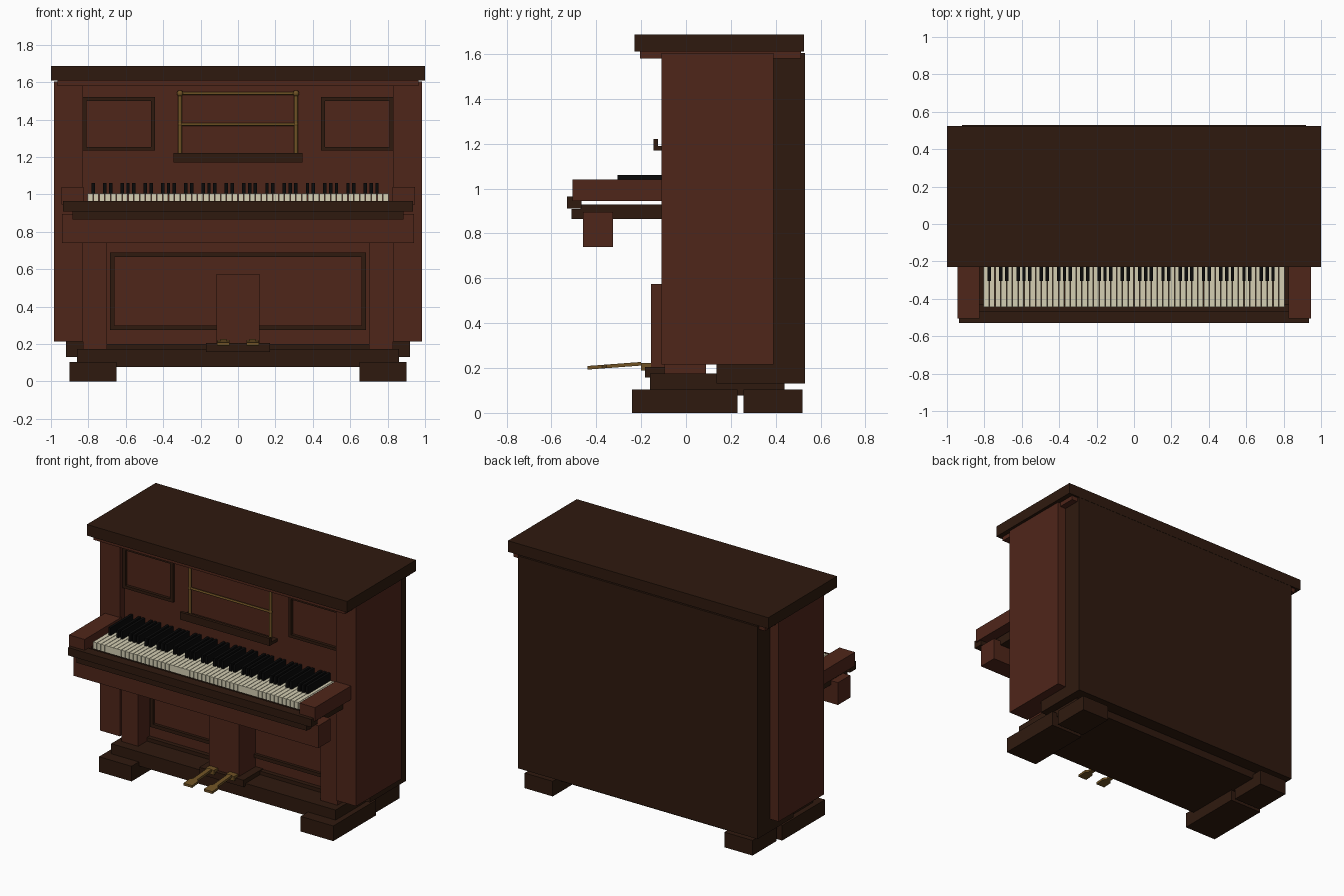
import bpy, math

if "Cube" in bpy.data.objects:
    bpy.data.objects.remove(bpy.data.objects["Cube"])


def material(name, rgb):
    m = bpy.data.materials.new(name)
    m.diffuse_color = (*rgb, 1)
    m.use_nodes = True
    m.node_tree.nodes["Principled BSDF"].inputs["Base Color"].default_value = m.diffuse_color
    return m


RED = material("mahogany", (0.078, 0.019, 0.010))
DARK = material("dark_wood", (0.028, 0.010, 0.0045))
IVORY = material("ivory", (0.66, 0.62, 0.45))
BLACK = material("ebony", (0.003, 0.003, 0.003))
BRASS = material("brass", (0.16, 0.085, 0.018))


def add_mesh(name, verts, faces, mat):
    me = bpy.data.meshes.new(name)
    me.from_pydata(verts, [], faces)
    me.materials.append(mat)
    ob = bpy.data.objects.new(name, me)
    bpy.context.collection.objects.link(ob)
    return ob


def boxes(name, ranges, mat):
    """One object from boxes given as (x0, x1, y0, y1, z0, z1)."""
    verts, faces = [], []
    for x0, x1, y0, y1, z0, z1 in ranges:
        n = len(verts)
        verts += [(x, y, z) for z in (z0, z1)
                  for x, y in ((x0, y0), (x1, y0), (x1, y1), (x0, y1))]
        faces += [[n + i for i in f] for f in (
            (3, 2, 1, 0), (4, 5, 6, 7), (0, 1, 5, 4),
            (1, 2, 6, 5), (2, 3, 7, 6), (3, 0, 4, 7))]
    return add_mesh(name, verts, faces, mat)


def slab(name, half, y0, y1, z0, z1, mat):
    return boxes(name, [(-half, half, y0, y1, z0, z1)], mat)


def pair(name, x0, x1, y0, y1, z0, z1, mat):
    for side, (a, b) in (("right", (x0, x1)), ("left", (-x1, -x0))):
        boxes(f"{name}_{side}", [(a, b, y0, y1, z0, z1)], mat)


def frame(name, x0, x1, z0, z1, w, y0, y1, mat):
    boxes(name, [(x0, x1, y0, y1, z0, z0 + w), (x0, x1, y0, y1, z1 - w, z1),
                 (x0, x0 + w, y0, y1, z0 + w, z1 - w),
                 (x1 - w, x1, y0, y1, z0 + w, z1 - w)], mat)


def rod(name, p, length, r, rot):
    bpy.ops.mesh.primitive_cylinder_add(vertices=12, radius=r, depth=length,
                                        location=p, rotation=rot)
    ob = bpy.context.object
    ob.name = name
    ob.data.materials.append(BRASS)
    bpy.ops.object.shade_smooth_by_angle()


# Case: lid, moulding, sides and back
slab("lid", 1.0, -0.23, 0.525, 1.61, 1.687, DARK)
slab("lid_moulding", 0.965, -0.205, 0.512, 1.58, 1.61, RED)
pair("side", 0.83, 0.985, -0.11, 0.39, 0.215, 1.605, RED)
slab("back_panel", 0.92, 0.39, 0.53, 0.13, 1.605, DARK)
slab("upper_panel", 0.83, -0.06, 0.0, 0.93, 1.58, RED)
slab("lower_panel", 0.83, 0.03, 0.09, 0.175, 0.93, RED)
pair("pilaster", 0.70, 0.83, -0.095, 0.04, 0.175, 0.90, RED)

# Panel trim
frame("upper_frame_right", 0.445, 0.83, 1.235, 1.52, 0.02, -0.08, -0.055, DARK)
frame("upper_frame_left", -0.83, -0.445, 1.235, 1.52, 0.02, -0.08, -0.055, DARK)
frame("lower_frame", -0.685, 0.685, 0.275, 0.69, 0.024, 0.01, 0.035, DARK)
slab("bottom_strip", 0.70, 0.0, 0.035, 0.17, 0.20, DARK)

# Base and feet
slab("base", 0.862, -0.16, 0.44, 0.077, 0.175, DARK)
slab("base_block", 0.92, 0.135, 0.40, 0.13, 0.215, DARK)
pair("front_foot", 0.65, 0.90, -0.24, 0.23, 0, 0.105, DARK)
pair("back_foot", 0.66, 0.875, 0.257, 0.52, 0, 0.105, DARK)

# Keyboard shelf
slab("apron", 0.94, -0.46, -0.325, 0.74, 0.895, RED)
slab("key_bed_lower", 0.885, -0.51, 0.03, 0.865, 0.908, DARK)
slab("key_bed_upper", 0.885, -0.47, 0.03, 0.905, 0.929, DARK)
slab("key_slip", 0.935, -0.53, -0.465, 0.91, 0.965, DARK)
pair("arm", 0.825, 0.945, -0.505, -0.10, 0.945, 1.04, RED)
slab("key_frame", 0.825, -0.43, -0.055, 0.947, 0.962, DARK)

# Keys: 52 white starting on A, 36 black
KEYS, STEP = 52, 1.61 / 52
white, black = [], []
for i in range(KEYS):
    x = -0.805 + i * STEP
    white.append((x + 0.0015, x + STEP - 0.0015, -0.443, -0.055, 0.958, 1.006))
    if i % 7 in (0, 2, 3, 5, 6) and i < KEYS - 1:
        # note order A B C D E F G: sharps follow A, C, D, F, G
        black.append((x + STEP - 0.009, x + STEP + 0.009,
                      -0.305, -0.055, 1.0, 1.06))
boxes("white_keys", white, IVORY)
boxes("black_keys", black, BLACK)

# Music stand
boxes("music_ledge", [(-0.345, 0.345, -0.145, -0.125, 1.17, 1.222),
                      (-0.345, 0.345, -0.127, -0.055, 1.17, 1.19)], DARK)
for s in (-1, 1):
    rod("stand_post", (s * 0.31, -0.085, 1.365), 0.35, 0.01, (0, 0, 0))
    for z in (1.375, 1.54):
        bpy.ops.mesh.primitive_uv_sphere_add(
            segments=12, ring_count=8, radius=0.017 if z > 1.5 else 0.012,
            location=(s * 0.31, -0.085, z))
        knob = bpy.context.object
        knob.name = "stand_knob"
        knob.data.materials.append(BRASS)
        bpy.ops.object.shade_smooth_by_angle()
for z in (1.375, 1.54):
    rod("stand_bar", (0, -0.085, z), 0.62, 0.008, (0, math.pi / 2, 0))

# Pedal box and pedals
slab("pedal_box", 0.115, -0.155, 0.04, 0.20, 0.575, RED)
slab("pedal_plate", 0.17, -0.182, 0.03, 0.157, 0.205, DARK)
for s in (-1, 1):
    # outline in plan: wide toe, narrow neck; height rises toward the case
    plan = [(0.033, -0.44), (0.033, -0.375), (0.016, -0.355), (0.016, -0.20)]
    ring = plan + [(-x, y) for x, y in reversed(plan)]
    top = [(s * 0.078 + x, y, 0.209 + (y + 0.44) * 0.075) for x, y in ring]
    low = [(x, y, z - 0.016) for x, y, z in top]
    n = len(ring)
    sides = [(i, (i + 1) % n, (i + 1) % n + n, i + n) for i in range(n)]
    add_mesh("pedal", low + top,
             [list(range(n - 1, -1, -1)), list(range(n, 2 * n))] + sides, BRASS)
    boxes("pedal_stem", [(s * 0.078 - 0.032, s * 0.078 + 0.032,
                          -0.20, -0.155, 0.19, 0.222)], BRASS)
